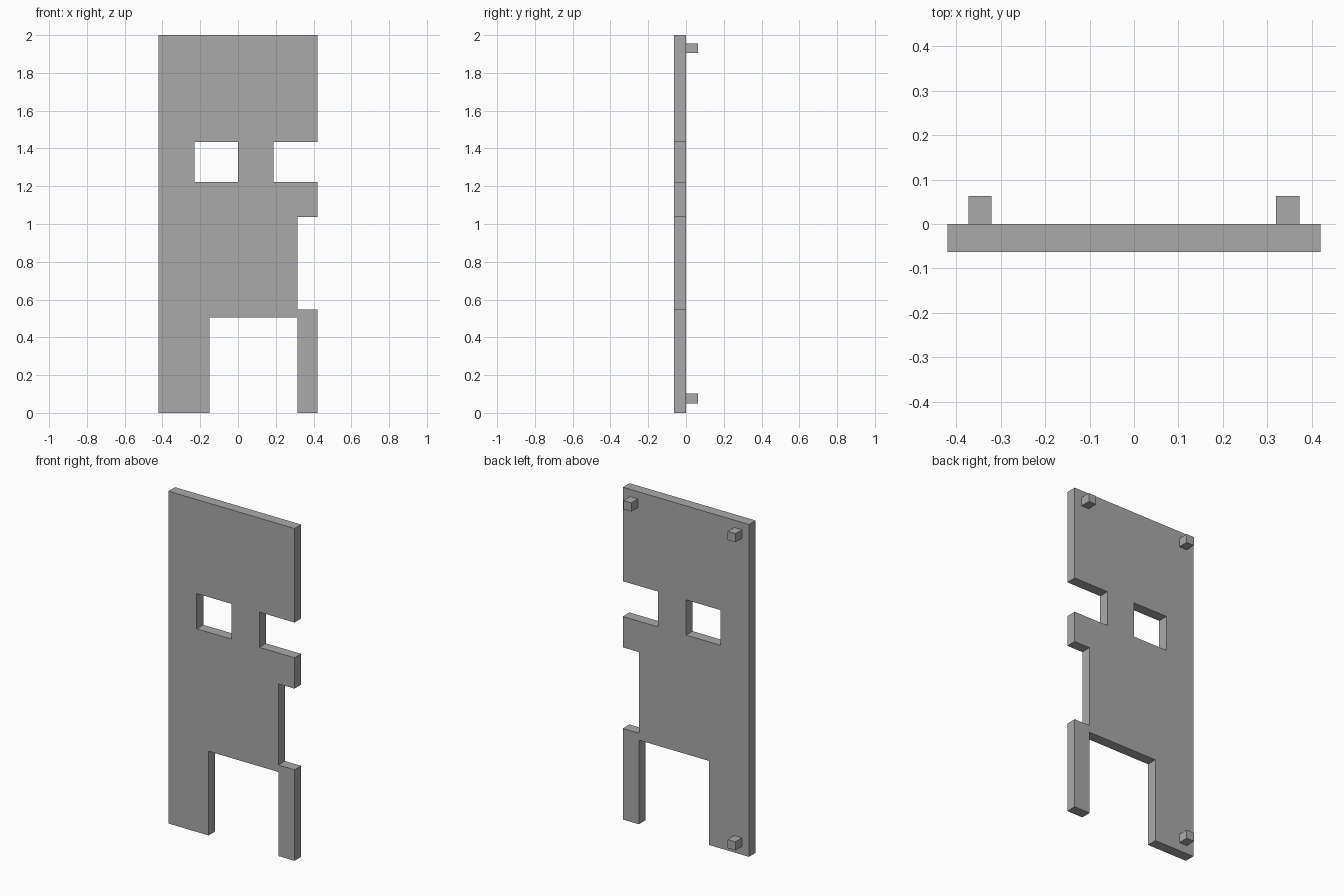
import bpy
import bmesh
from mathutils import Matrix, Vector

cube = bpy.data.objects.get("Cube")
if cube:
    bpy.data.objects.remove(cube, do_unlink=True)

HALF = 0.42      # half the panel width
DEPTH = 0.0625   # panel thickness and peg length

grey = bpy.data.materials.new("plain_grey")
grey.use_nodes = True
grey.diffuse_color = (0.4, 0.4, 0.4, 1)
grey.node_tree.nodes["Principled BSDF"].inputs["Base Color"].default_value = grey.diffuse_color


def finish(name, bm):
    bmesh.ops.recalc_face_normals(bm, faces=bm.faces)
    mesh = bpy.data.meshes.new(name)
    bm.to_mesh(mesh)
    bm.free()
    mesh.materials.append(grey)
    obj = bpy.data.objects.new(name, mesh)
    bpy.context.collection.objects.link(obj)
    return obj


def box(name, low, high):
    low, high = Vector(low), Vector(high)
    bm = bmesh.new()
    bmesh.ops.create_cube(bm, size=1, matrix=Matrix.Translation((low + high) / 2)
                          @ Matrix.Diagonal((high - low).to_4d()))
    return finish(name, bm)


# Panel: an outline with notches and legs, extruded backwards
outline = [(-HALF, 0), (-0.152, 0), (-0.152, 0.506), (0.314, 0.506), (0.314, 0),
           (HALF, 0), (HALF, 0.548), (0.314, 0.548), (0.314, 1.036), (HALF, 1.036),
           (HALF, 1.222), (0.187, 1.222), (0.187, 1.434), (HALF, 1.434),
           (HALF, 2), (-HALF, 2)]
bm = bmesh.new()
face = bm.faces.new([bm.verts.new((x, -DEPTH, z)) for x, z in outline])
back = bmesh.ops.extrude_face_region(bm, geom=[face], use_keep_orig=True)["geom"]
bmesh.ops.translate(bm, vec=(0, DEPTH, 0),
                    verts=[g for g in back if isinstance(g, bmesh.types.BMVert)])
panel = finish("panel", bm)

# Window opening cut through the panel
cutter = box("window_cutter", (-0.231, -0.2, 1.222), (0, 0.2, 1.434))
cutter.hide_render = True
cutter.hide_viewport = True
cut = panel.modifiers.new("window", "BOOLEAN")
cut.operation = "DIFFERENCE"
cut.solver = "EXACT"
cut.object = cutter

# Mounting pegs on the back
pegs = {"upper_left_peg": (0.346, 1.93),
        "upper_right_peg": (-0.347, 1.93),
        "lower_right_peg": (-0.347, 0.076)}
R = 0.026
for name, (x, z) in pegs.items():
    box(name, (x - R, 0, z - R), (x + R, DEPTH, z + R))
